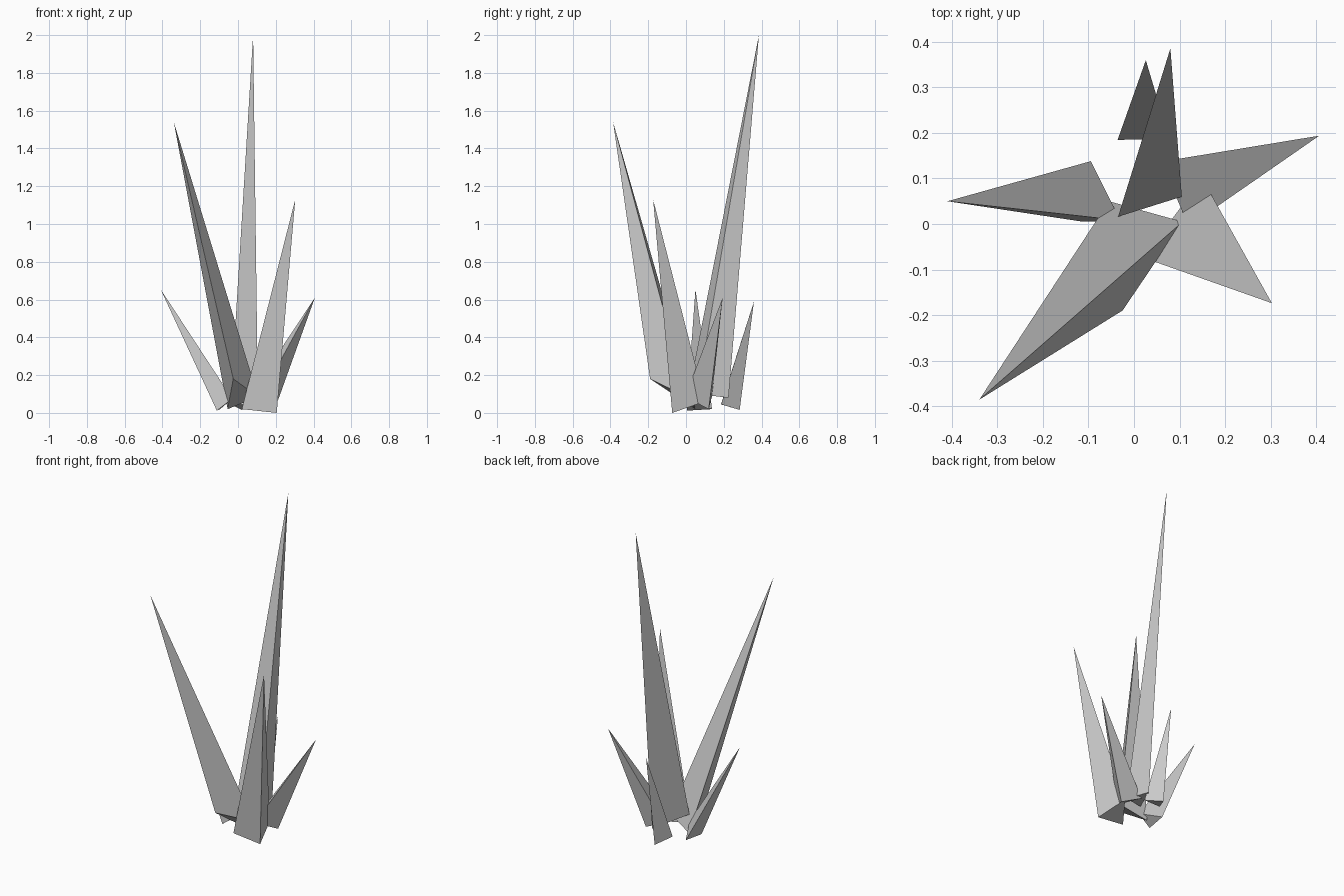
import bpy
import bmesh
from mathutils import Vector

if "Cube" in bpy.data.objects:
    bpy.data.objects.remove(bpy.data.objects["Cube"])


def spike(name, tip, base):
    """Sharp flat-faced crystal: a tilted triangular base drawn up to a tip."""
    bm = bmesh.new()
    ring = [bm.verts.new(Vector(p)) for p in base]
    apex = bm.verts.new(Vector(tip))
    bm.faces.new(ring)
    for i in range(3):
        bm.faces.new((ring[i], ring[(i + 1) % 3], apex))
    bmesh.ops.recalc_face_normals(bm, faces=bm.faces)
    mesh = bpy.data.meshes.new(name)
    bm.to_mesh(mesh)
    bm.free()
    obj = bpy.data.objects.new(name, mesh)
    bpy.context.collection.objects.link(obj)
    return obj


# Tall spikes, leaning back, front left and front right
spike("tall_back_spike", (0.08, 0.386, 2.0),
      [(-0.035, 0.016, 0.12), (0.105, 0.06, 0.10), (0.078, 0.225, 0.08)])
spike("front_left_spike", (-0.34, -0.386, 1.54),
      [(-0.025, -0.19, 0.18), (0.107, 0.005, 0.085), (-0.055, 0.05, 0.02)])
spike("front_right_spike", (0.303, -0.174, 1.13),
      [(0.02, -0.074, 0.02), (0.205, -0.073, 0.0), (0.15, 0.10, 0.06)])

# Short spikes around the foot of the cluster
spike("left_short_spike", (-0.41, 0.05, 0.655),
      [(-0.095, 0.138, 0.02), (-0.112, 0.005, 0.012), (-0.03, 0.008, 0.075)])
spike("right_short_spike", (0.407, 0.194, 0.61),
      [(0.195, 0.12, 0.02), (0.06, 0.137, 0.085), (0.12, -0.005, 0.085)])
spike("back_short_spike", (0.026, 0.36, 0.59),
      [(-0.036, 0.185, 0.045), (0.019, 0.284, 0.016), (0.078, 0.186, 0.045)])
